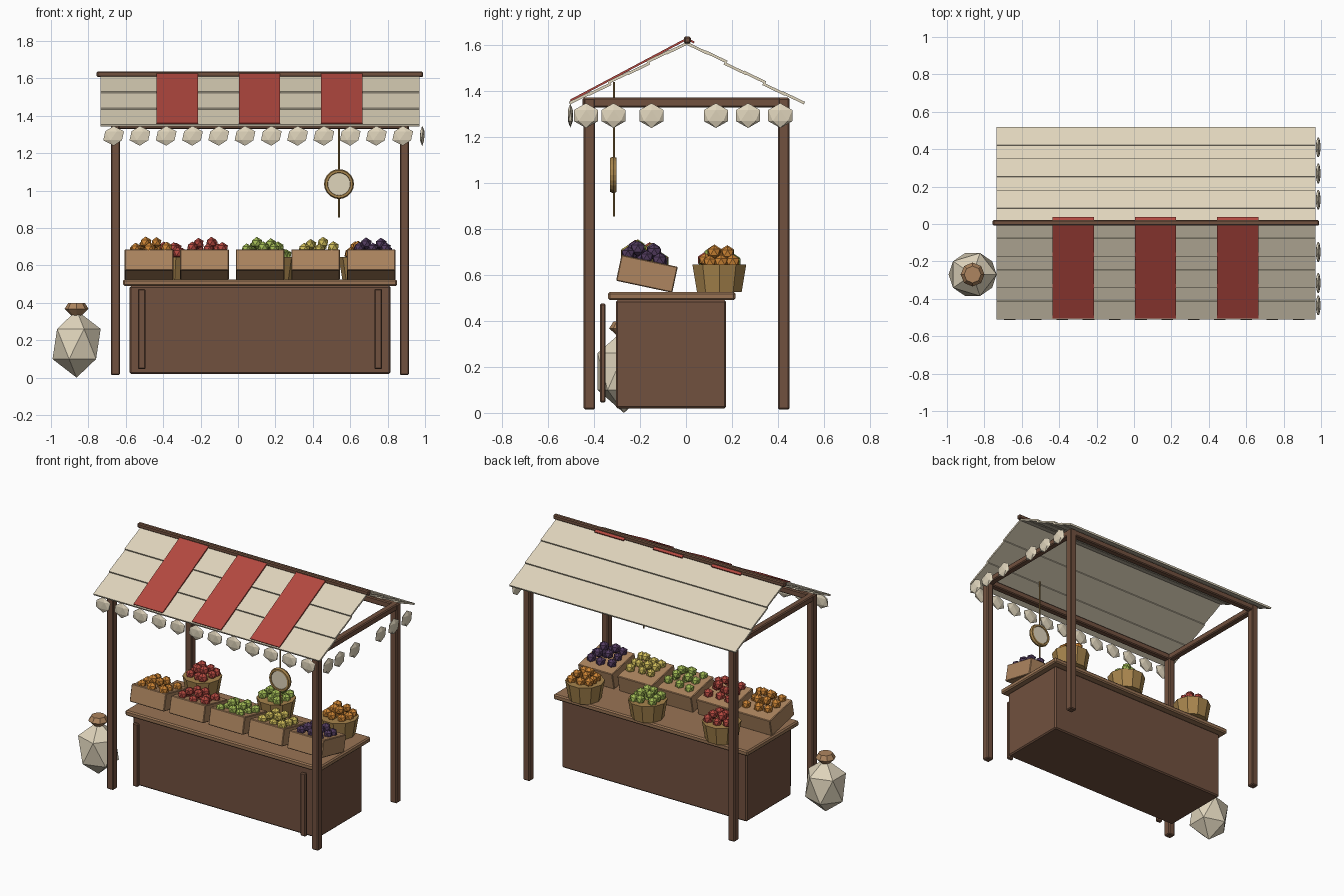
import bpy, bmesh, math, random
from mathutils import Matrix, Vector

random.seed(4)
if "Cube" in bpy.data.objects:
    bpy.data.objects.remove(bpy.data.objects["Cube"])


def material(name, *rgb):
    mat = bpy.data.materials.new(name)
    mat.use_nodes = True
    mat.diffuse_color = (*rgb, 1)
    mat.node_tree.nodes["Principled BSDF"].inputs["Base Color"].default_value = (*rgb, 1)
    return mat


CREAM = material("cream cloth", .74, .66, .50)
RED = material("red", .45, .065, .05)
BROWN = material("dark wood", .165, .082, .049)
OAK = material("counter wood", .32, .175, .09)
CRATE = material("crate wood", .42, .235, .115)
STRAW = material("straw", .39, .235, .075)
ORANGE = material("orange", .62, .235, .035)
GREEN = material("green", .36, .50, .09)
YELLOW = material("yellow", .62, .50, .10)
PURPLE = material("purple", .085, .045, .115)


def finish(name, bm, mat, bevel=0):
    mesh = bpy.data.meshes.new(name)
    bmesh.ops.recalc_face_normals(bm, faces=bm.faces)
    bm.to_mesh(mesh)
    bm.free()
    mesh.materials.append(mat)
    obj = bpy.data.objects.new(name, mesh)
    bpy.context.collection.objects.link(obj)
    if bevel:
        mod = obj.modifiers.new("Bevel", "BEVEL")
        mod.width, mod.segments = bevel, 1
    return obj


def box(name, center, size, mat, tilt=0, bevel=.006):
    bm = bmesh.new()
    bmesh.ops.create_cube(bm, size=1, matrix=Matrix.Diagonal((*size, 1)))
    obj = finish(name, bm, mat, bevel)
    obj.location = center
    obj.rotation_euler.x = tilt
    return obj


def add_ball(bm, center, radii):
    bmesh.ops.create_icosphere(bm, subdivisions=1, radius=1,
                               matrix=Matrix.Translation(center) @ Matrix.Diagonal((*radii, 1)))


def lathe(name, center, profile, sides, mat, rotation=(0, 0, 0)):
    """Closed solid of stacked rings, given as (radius, height)."""
    bm = bmesh.new()
    rings = [[bm.verts.new((r * math.cos(math.tau * i / sides), r * math.sin(math.tau * i / sides), z))
              for i in range(sides)] for r, z in profile]
    for a, b in zip(rings, rings[1:]):
        for i in range(sides):
            j = (i + 1) % sides
            bm.faces.new((a[i], a[j], b[j], b[i]))
    bm.faces.new(rings[0][::-1])
    bm.faces.new(rings[-1])
    obj = finish(name, bm, mat)
    obj.location, obj.rotation_euler = center, rotation
    return obj


def fruit_pile(name, x, y, z, spread, slope, mat, radius=.032):
    """Two loose layers of faceted fruit on a surface falling towards the back."""
    bm = bmesh.new()
    spots = [(i, j, 0) for i in (-1, 0, 1) for j in (-1, 0, 1)]
    spots += [(i, j, 1) for i in (-.5, .5) for j in (-.5, .5)]
    for i, j, layer in spots:
        dx = i * spread + random.uniform(-.012, .012)
        dy = j * spread * .85 + random.uniform(-.012, .012)
        up = layer * .033 + random.uniform(-.006, .006)
        r = radius * random.uniform(.92, 1.08)
        add_ball(bm, Vector((x + dx, y + dy, z + up - slope * dy)), (r, r, r))
    finish(name, bm, mat)


# Frame: posts and top beams
LEFT, RIGHT, FRONT, BACK = .89, -.655, -.42, .425
for x, side in ((LEFT, "left"), (RIGHT, "right")):
    for y, end in ((FRONT, "front"), (BACK, "back")):
        box(f"{end}_{side}_post", (x, y, .692), (.05, .05, 1.355), BROWN)
    box(f"{side}_beam", (x, 0, 1.35), (.045, .9, .042), BROWN)
for y, end in ((FRONT, "front"), (BACK, "back")):
    box(f"{end}_beam", (.117, y, 1.35), (1.58, .045, .042), BROWN)
box("ridge_beam", (.117, .006, 1.622), (1.745, .03, .03), BROWN)

# Roof: overlapping boards on both slopes
RUN, DROP, BOARDS = .505, .268, 6
pitch = math.atan2(DROP, RUN)
length = math.hypot(RUN, DROP)
for side, end in ((-1, "front"), (1, "back")):
    for k in range(BOARDS):
        t = (k + .5) / BOARDS
        lift = .004 if k % 2 else -.003
        box(f"{end}_roof_board", (.118, .004 + side * RUN * t, 1.612 - DROP * t + lift),
            (1.705, length / BOARDS + .012, .012), CREAM, -side * (pitch - .04), 0)

# Red cloth stripes over the front slope, with a short flap behind the ridge
for x in (-.325, .115, .555):
    box("roof_stripe", (x, .002 - RUN / 2, 1.626 - DROP / 2), (.22, length, .009), RED, pitch, 0)
    box("stripe_flap", (x, .02, 1.619), (.22, .035, .009), RED, -pitch, 0)

# Bunting along the front and the left side
for k in range(12):
    bm = bmesh.new()
    add_ball(bm, Vector((-.665 + k * .1405, -.503, 1.293)), (.062, .013, .053))
    finish("front_bunting", bm, CREAM)
for y in (-.435, -.315, -.15, .13, .27, .41):
    bm = bmesh.new()
    add_ball(bm, Vector((.985, y, 1.293)), (.014, .062, .054))
    finish("side_bunting", bm, CREAM)

# Counter
box("counter_body", (.118, -.065, .255), (1.395, .48, .47), BROWN, bevel=.008)
box("counter_top", (.118, -.062, .508), (1.465, .555, .036), OAK, bevel=.008)
for x in (-.515, .75):
    box("counter_trim", (x, -.362, .26), (.04, .025, .43), BROWN)

# Tilted crates with fruit
TILT = math.radians(12)
for k, mat in enumerate((ORANGE, RED, GREEN, YELLOW, PURPLE)):
    x = -.476 + k * .297
    box("crate", (x, -.17, .605), (.26, .25, .115), CRATE, -TILT, .004)
    fruit_pile("crate_fruit", x + .01, -.18, .677, .075, math.tan(TILT), mat)

# Round baskets with fruit
for x, mat in ((-.37, RED), (.187, GREEN), (.66, ORANGE)):
    lathe("basket", (x, .145, .525), ((.102, 0), (.123, .12)), 10, STRAW)
    fruit_pile("basket_fruit", x, .145, .66, .062, 0, mat)

# Hanging round sign
sign = (.54, -.316, 1.035)
turn = (math.pi / 2, 0, 0)
lathe("sign_disc", sign, ((.062, -.01), (.062, .01)), 20, CREAM, turn)
bpy.ops.mesh.primitive_torus_add(major_segments=20, minor_segments=6, major_radius=.068,
                                 minor_radius=.012, location=sign, rotation=turn)
ring = bpy.context.object
ring.name = "sign_ring"
ring.scale.z = 1.4
ring.data.materials.append(STRAW)
lathe("sign_cord", (.54, -.314, 0), ((.005, .855), (.005, 1.44)), 6, STRAW)

# Tied sack beside the stall
bm = bmesh.new()
add_ball(bm, Vector((-.863, -.27, .18)), (.144, .135, .18))
finish("sack", bm, CREAM)
lathe("sack_neck", (-.863, -.27, 0), ((.025, .33), (.064, .368), (.045, .398)), 8, CRATE)
